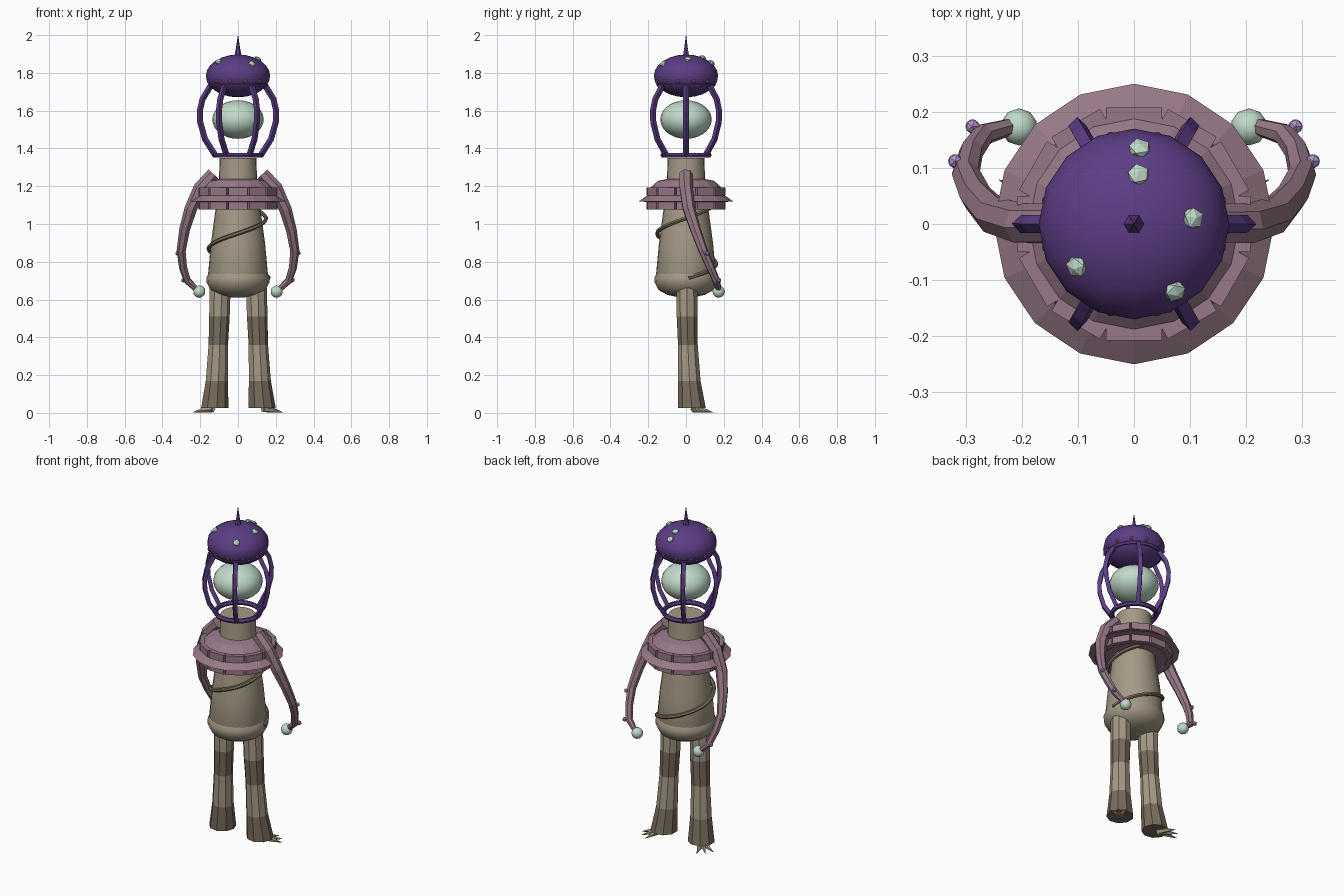
import bpy, bmesh, math
from math import sin, cos, pi, radians
from mathutils import Vector, Matrix

if "Cube" in bpy.data.objects:
    bpy.data.objects.remove(bpy.data.objects["Cube"])


def material(name, r, g, b):
    m = bpy.data.materials.new(name)
    m.diffuse_color = (r, g, b, 1)
    m.use_nodes = True
    m.node_tree.nodes["Principled BSDF"].inputs["Base Color"].default_value = m.diffuse_color
    return m


PURPLE = material("deep purple", 0.108, 0.046, 0.235)
MAUVE = material("dusty mauve", 0.31, 0.19, 0.245)
TAN = material("stone tan", 0.37, 0.32, 0.235)
DARK = material("dark tan", 0.19, 0.15, 0.11)
GREEN = material("pale green", 0.53, 0.71, 0.59)
LILAC = material("lilac", 0.45, 0.30, 0.64)
VINE = material("vine brown", 0.20, 0.17, 0.115)


def finish(bm, name, mats, smooth=False):
    bmesh.ops.recalc_face_normals(bm, faces=bm.faces)
    me = bpy.data.meshes.new(name)
    for f in bm.faces:
        f.smooth = smooth
    bm.to_mesh(me)
    bm.free()
    for m in mats:
        me.materials.append(m)
    ob = bpy.data.objects.new(name, me)
    bpy.context.collection.objects.link(ob)
    if smooth:
        bpy.ops.object.select_all(action='DESELECT')
        ob.select_set(True)
        bpy.context.view_layer.objects.active = ob
        bpy.ops.object.shade_smooth_by_angle(angle=radians(40))
    return ob


def skin(bm, rings, closed=False):
    """Join rings of points into a surface, with end caps unless it is a loop."""
    rings = [[bm.verts.new(p) for p in r] for r in rings]
    n = len(rings[0])
    pairs = list(zip(rings, rings[1:])) + ([(rings[-1], rings[0])] if closed else [])
    for a, b in pairs:
        for i in range(n):
            j = (i + 1) % n
            bm.faces.new((a[i], a[j], b[j], b[i]))
    if not closed:
        bm.faces.new(rings[0])
        bm.faces.new(rings[-1])


def circle(r, z, n, x=0, y=0):
    return [(x + r * cos(2 * pi * i / n), y + r * sin(2 * pi * i / n), z) for i in range(n)]


def lathe(name, profile, n, mat, smooth=False, closed=False):
    bm = bmesh.new()
    skin(bm, [circle(r, z, n) for r, z in profile], closed)
    return finish(bm, name, [mat], smooth)


def add_tube(bm, path, radii, n):
    path = [Vector(p) for p in path]
    rings, side = [], None
    for i, p in enumerate(path):
        t = (path[min(i + 1, len(path) - 1)] - path[max(i - 1, 0)]).normalized()
        side = t.orthogonal() if side is None else side
        side = (side - t * side.dot(t)).normalized()
        up = t.cross(side)
        rings.append([p + radii[i] * (side * cos(a) + up * sin(a))
                      for a in (2 * pi * k / n + pi / n for k in range(n))])
    skin(bm, rings)


def add_ball(bm, pos, r, scale=(1, 1, 1), rot=Matrix(), sub=1):
    m = Matrix.Translation(pos) @ rot @ Matrix.Diagonal((*scale, 1))
    bmesh.ops.create_icosphere(bm, subdivisions=sub, radius=r, matrix=m)


def ellipsoid(name, z, r, rz, mat, u=16, v=12):
    bm = bmesh.new()
    m = Matrix.Translation((0, 0, z)) @ Matrix.Diagonal((r, r, rz, 1))
    bmesh.ops.create_uvsphere(bm, u_segments=u, v_segments=v, radius=1, matrix=m)
    return finish(bm, name, [mat], True)


def ring(name, R, z, r, mat, n=24, h=None):
    h = h or r
    prof = [(R + r * cos(a), z + h * sin(a)) for a in (2 * pi * k / 6 for k in range(6))]
    return lathe(name, prof, n, mat, False, True)


# Body, hips and winding vine
lathe("body", [(0.097, 1.35), (0.101, 1.23), (0.12, 1.07), (0.143, 0.9), (0.158, 0.74),
               (0.14, 0.68)], 24, TAN, True)
lathe("hips", [(0.12, 0.752), (0.155, 0.74), (0.167, 0.715), (0.166, 0.69), (0.145, 0.65),
               (0.1, 0.625), (0.04, 0.612)], 20, TAN, True)
bm = bmesh.new()
N = 56
turn = [radians(5 + 445 * i / N) for i in range(N + 1)]
vine = [((0.163 - 0.0024 * a) * cos(a), (0.163 - 0.0024 * a) * sin(a), 0.71 + 0.051 * a)
        for a in turn]
add_tube(bm, vine, [0.011] * (N + 1), 6)
finish(bm, "body_vine", [VINE], True)

# Collar: sloped brim with two rows of blocks
lathe("collar_brim", [(0.1, 1.238), (0.15, 1.228), (0.195, 1.185), (0.2, 1.155), (0.25, 1.12),
                      (0.19, 1.115), (0.185, 1.085), (0.11, 1.085)], 16, MAUVE)
bm = bmesh.new()
for z, h in ((1.172, 0.04), (1.098, 0.042)):
    for k in range(12):
        m = (Matrix.Rotation(k * pi / 6, 4, 'Z') @ Matrix.Translation((0.193, 0, z))
             @ Matrix.Diagonal((0.03, 0.1, h, 1)))
        bmesh.ops.create_cube(bm, size=1, matrix=m)
finish(bm, "collar_blocks", [MAUVE])

# Lantern head: cage, glowing core, cap
ring("cage_base_ring", 0.122, 1.365, 0.014, PURPLE)
ring("cage_top_ring", 0.145, 1.738, 0.013, PURPLE)
ring("cap_trim", 0.152, 1.754, 0.01, MAUVE, h=0.005)
bm = bmesh.new()
for k in range(6):
    c, s = cos(k * pi / 3), sin(k * pi / 3)
    path = [(r * c, r * s, z) for r, z in
            ((0.118, 1.36), (0.175, 1.45), (0.2, 1.54), (0.202, 1.6), (0.188, 1.66), (0.14, 1.74))]
    add_tube(bm, path, [0.016] * 6, 4)
finish(bm, "cage_bars", [PURPLE])
ellipsoid("glowing_core", 1.553, 0.136, 0.102, GREEN, 20, 14)
ellipsoid("cap", 1.784, 0.17, 0.113, PURPLE)
lathe("cap_spike", [(0.02, 1.885), (0.011, 1.93), (0.0008, 2.0)], 6, PURPLE)
bm = bmesh.new()
for k in range(12):
    a = (k + 0.5) * pi / 6
    add_ball(bm, (0.16 * cos(a), 0.16 * sin(a), 1.755), 0.011)
finish(bm, "cap_trim_beads", [MAUVE])
bm = bmesh.new()
for x, y in ((0.01, 0.135), (0.008, 0.088), (0.105, 0.01), (-0.102, -0.076), (0.073, -0.12)):
    dz = 0.113 * math.sqrt(1 - (x * x + y * y) / 0.17 ** 2)
    nrm = Vector((x / 0.17 ** 2, y / 0.17 ** 2, dz / 0.113 ** 2))
    rot = nrm.to_track_quat('Z', 'Y').to_matrix().to_4x4()
    add_ball(bm, (x, y, 1.784 + dz), 0.021, (1, 1, 0.65), rot)
finish(bm, "cap_spots", [GREEN])

for sx, side in ((-1, "left"), (1, "right")):
    # Arm with ball hand and beads
    arm = [(0.13, 0, 1.265), (0.2, 0.0, 1.19), (0.25, 0.015, 1.08), (0.282, 0.05, 0.97),
           (0.3, 0.09, 0.86), (0.29, 0.13, 0.77), (0.268, 0.16, 0.7), (0.215, 0.175, 0.65)]
    bm = bmesh.new()
    add_tube(bm, [(sx * x, y, z) for x, y, z in arm],
             [0.036, 0.037, 0.034, 0.029, 0.025, 0.022, 0.02, 0.015], 7)
    finish(bm, side + "_arm", [MAUVE])
    bm = bmesh.new()
    add_ball(bm, (sx * 0.205, 0.173, 0.642), 0.033, sub=2)
    finish(bm, side + "_hand", [GREEN], True)
    bm = bmesh.new()
    add_ball(bm, (sx * 0.319, 0.112, 0.845), 0.014)
    add_ball(bm, (sx * 0.288, 0.174, 0.703), 0.014)
    finish(bm, side + "_arm_beads", [LILAC])

    # Striped leg, banded by height
    bm = bmesh.new()
    rows = [(0.096, 0.004, 0.66, 0.057), (0.1, 0.006, 0.51, 0.056), (0.106, 0.01, 0.36, 0.053),
            (0.114, 0.018, 0.17, 0.06), (0.125, 0.031, 0.025, 0.075)]
    skin(bm, [circle(r, z, 9, sx * x, y) for x, y, z, r in rows])
    for f in bm.faces:
        z = f.calc_center_median().z
        f.material_index = int(z < 0.17 or 0.36 < z < 0.51)
    finish(bm, side + "_leg", [TAN, DARK])

    # Three pointed toes
    bm = bmesh.new()
    for a in (20, 45, 70):
        d = Vector((sx * cos(radians(a)), sin(radians(a)), 0))
        base = Vector((sx * 0.135, 0.04, 0.02))
        add_tube(bm, [base, base + d * 0.055 - Vector((0, 0, 0.006)),
                      base + d * 0.112 - Vector((0, 0, 0.018))], [0.017, 0.013, 0.001], 5)
    finish(bm, side + "_toes", [TAN])
